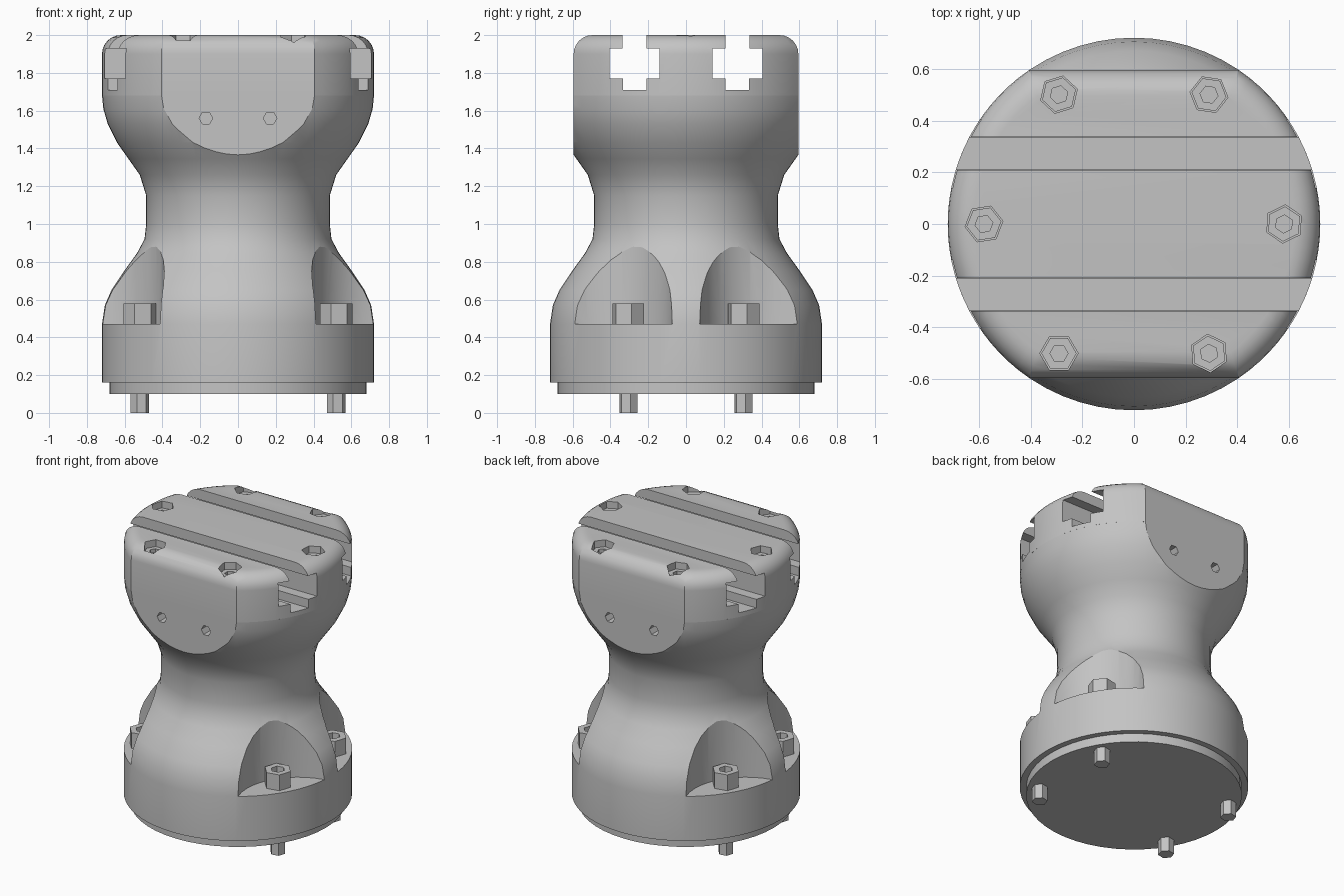
import bpy, bmesh, math

if "Cube" in bpy.data.objects:
    bpy.data.objects.remove(bpy.data.objects["Cube"])

steel = bpy.data.materials.new("grey_metal")
steel.diffuse_color = (0.55, 0.55, 0.55, 1)
steel.use_nodes = True
steel.node_tree.nodes["Principled BSDF"].inputs["Base Color"].default_value = steel.diffuse_color


def loft(name, rings):
    """Closed solid through rings that all hold the same number of points."""
    bm = bmesh.new()
    vs = [[bm.verts.new(p) for p in ring] for ring in rings]
    n = len(vs[0])
    for a, b in zip(vs, vs[1:]):
        for i in range(n):
            j = (i + 1) % n
            bm.faces.new((a[i], a[j], b[j], b[i]))
    bm.faces.new(vs[0][::-1])
    bm.faces.new(vs[-1])
    bmesh.ops.recalc_face_normals(bm, faces=bm.faces[:])
    me = bpy.data.meshes.new(name)
    bm.to_mesh(me)
    bm.free()
    me.materials.append(steel)
    ob = bpy.data.objects.new(name, me)
    bpy.context.collection.objects.link(ob)
    return ob


def lathe(name, profile, n, x=0, y=0, turn=0):
    """Revolve (radius, z) points about a vertical axis."""
    ang = [turn + 2 * math.pi * i / n for i in range(n)]
    return loft(name, [[(x + r * math.cos(a), y + r * math.sin(a), z) for a in ang]
                       for r, z in profile])


def box(name, x0, x1, y0, y1, z0, z1):
    return loft(name, [[(x0, y0, z), (x1, y0, z), (x1, y1, z), (x0, y1, z)]
                       for z in (z0, z1)])


def cut(ob, cutters):
    """Subtract the cutters, bake the result and remove the helpers."""
    for c in cutters:
        m = ob.modifiers.new("cut", 'BOOLEAN')
        m.operation, m.solver, m.object = 'DIFFERENCE', 'EXACT', c
    dg = bpy.context.evaluated_depsgraph_get()
    me = bpy.data.meshes.new_from_object(ob.evaluated_get(dg))
    ob.modifiers.clear()
    ob.data = me
    for c in cutters:
        bpy.data.objects.remove(c)


def smooth(ob):
    bpy.ops.object.select_all(action='DESELECT')
    ob.select_set(True)
    bpy.context.view_layer.objects.active = ob
    bpy.ops.object.shade_smooth_by_angle(angle=math.radians(28))


SIGNS = [(sx, sy) for sx in (-1, 1) for sy in (-1, 1)]
BX, BY = 0.52, 0.305          # base bolt position
FLAT = 0.595                  # half depth between the flats

# base plate and waisted body
lathe_plate = lathe("base_plate", [(0.68, 0.10), (0.68, 0.16)], 48)
body = lathe("body", [(0.72, 0.16), (0.72, 0.47), (0.705, 0.57), (0.67, 0.65),
                      (0.60, 0.755), (0.535, 0.845), (0.495, 0.92), (0.486, 1.0),
                      (0.486, 1.15), (0.52, 1.26), (0.58, 1.345), (0.64, 1.43),
                      (0.69, 1.53), (0.713, 1.61), (0.72, 1.68)], 64)
cutters = []
for s in (-1, 1):
    # front and back flats
    cutters.append(box("flat_cutter", -1, 1, *sorted((s * FLAT, s * 1.0)), 1.3, 1.8))
    # small set-screw holes
    for x in (-0.17, 0.17):
        ring = [(x + 0.036 * math.cos(k * math.pi / 3), 0.036 * math.sin(k * math.pi / 3) + 1.56)
                for k in range(6)]
        cutters.append(loft("hole_cutter", [[(px, s * d, pz) for px, pz in ring]
                                            for d in (0.5, 0.72)]))
# curved pockets around the base bolts
k = 0.908 / math.hypot(BX, BY)
for sx, sy in SIGNS:
    cutters.append(lathe("pocket_cutter", [(0.393, 0.47), (0.393, 1.0)], 40,
                         sx * BX * k, sy * BY * k))
cut(body, cutters)


# rounded cap with two flats
def cap_ring(d, z, n=28):
    r, h = 0.72 - d, FLAT - d
    a = math.asin(h / r)
    arc = [-a + 2 * a * i / n for i in range(n + 1)]
    return [(r * math.cos(t + o), r * math.sin(t + o), z) for o in (0, math.pi) for t in arc]


R = 0.1
rings = [cap_ring(0, 1.68)]
for i in range(7):
    t = math.radians(15 * i)
    rings.append(cap_ring(R * (1 - math.cos(t)), 2 - R + R * math.sin(t)))
cap = loft("top_cap", rings)

# T-slots and screw pockets in the cap
cutters = []
half = [(0.062, 1.71), (0.062, 1.77), (0.132, 1.77), (0.132, 1.93), (0.064, 1.93), (0.064, 2.1)]
outline = half + [(-y, z) for y, z in reversed(half)]
for s in (-1, 1):
    cutters.append(loft("slot_cutter", [[(x, s * 0.272 + y, z) for y, z in outline]
                                        for x in (-1, 1)]))
spots = [(sx * 0.29, sy * 0.5) for sx, sy in SIGNS] + [(-0.58, 0), (0.58, 0)]
for i, (x, y) in enumerate(spots):
    cutters.append(lathe("screw_pocket_cutter", [(0.074, 1.925), (0.074, 2.1)], 6, x, y, 0.3 * i))
cut(cap, cutters)

# recessed socket screws in the cap
for i, (x, y) in enumerate(spots):
    lathe("cap_screw", [(0.068, 1.91), (0.068, 1.955), (0.035, 1.955), (0.035, 1.93)],
          6, x, y, 0.3 * i)

# base bolts with socket heads
for sx, sy in SIGNS:
    lathe("base_bolt", [(0.05, 0), (0.05, 0.46), (0.088, 0.46), (0.088, 0.58),
                        (0.045, 0.58), (0.045, 0.53)], 6, sx * BX, sy * BY, 0.2)

for ob in (lathe_plate, body, cap):
    smooth(ob)
